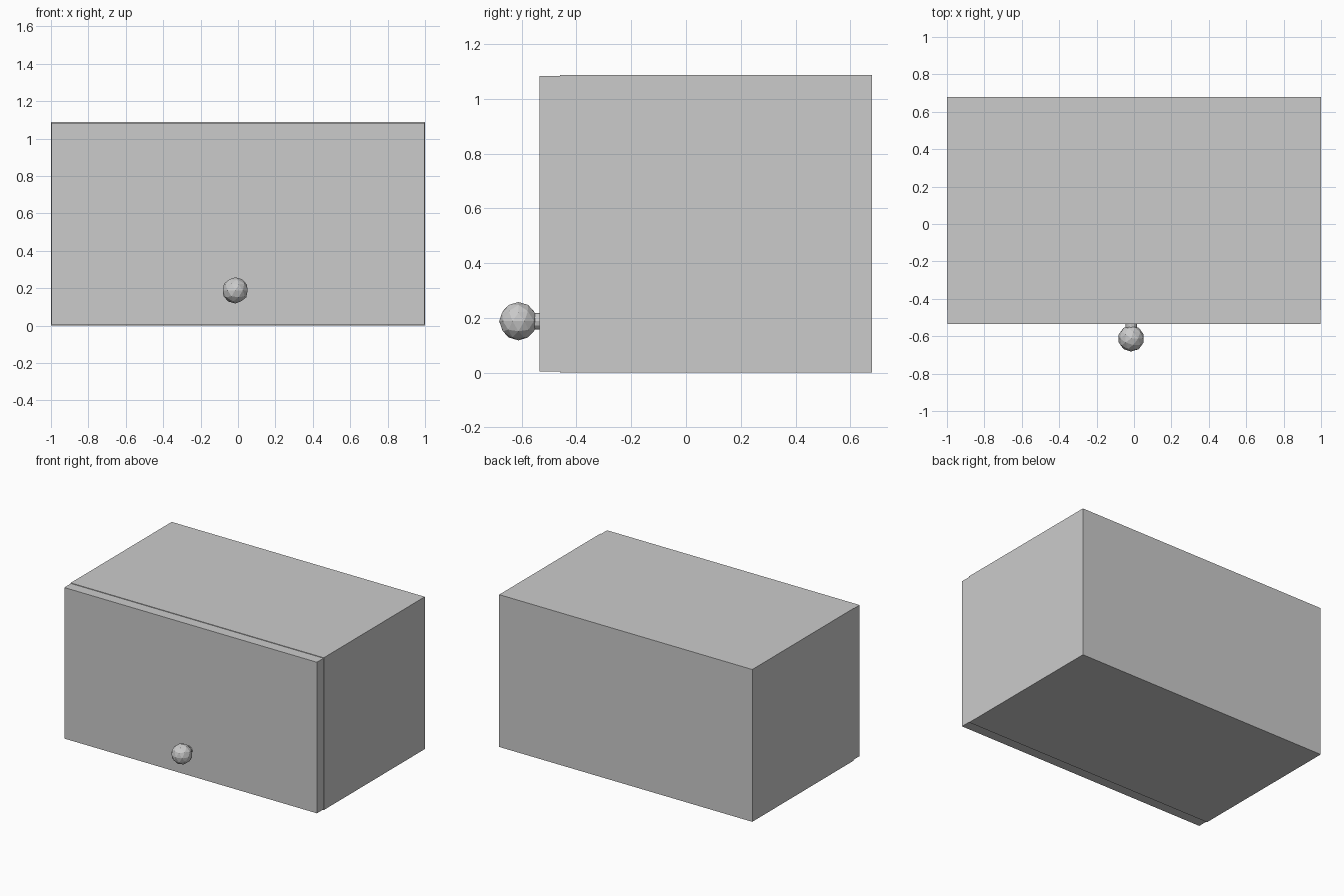
import bpy
import math

if "Cube" in bpy.data.objects:
    bpy.data.objects.remove(bpy.data.objects["Cube"])


def box(name, lo, hi):
    bpy.ops.mesh.primitive_cube_add(size=1, location=[(a + b) / 2 for a, b in zip(lo, hi)])
    ob = bpy.context.object
    ob.name = name
    ob.scale = [b - a for a, b in zip(lo, hi)]
    bpy.ops.object.transform_apply(location=False, rotation=False, scale=True)
    return ob


# Cabinet body and the slightly smaller door panel on its front
box("cabinet_body", (-1, -0.46, 0), (1, 0.68, 1.088))
box("door_panel", (-0.998, -0.535, 0.005), (0.998, -0.46, 1.084))

# Knob: short stem and a faceted ball
KNOB_X, KNOB_Z = -0.015, 0.188
bpy.ops.mesh.primitive_cylinder_add(vertices=12, radius=0.03, depth=0.05,
                                    location=(KNOB_X, -0.555, KNOB_Z),
                                    rotation=(math.pi / 2, 0, 0))
bpy.context.object.name = "knob_stem"
bpy.ops.mesh.primitive_ico_sphere_add(subdivisions=2, radius=0.07,
                                      location=(KNOB_X, -0.612, KNOB_Z))
bpy.context.object.name = "knob_ball"
